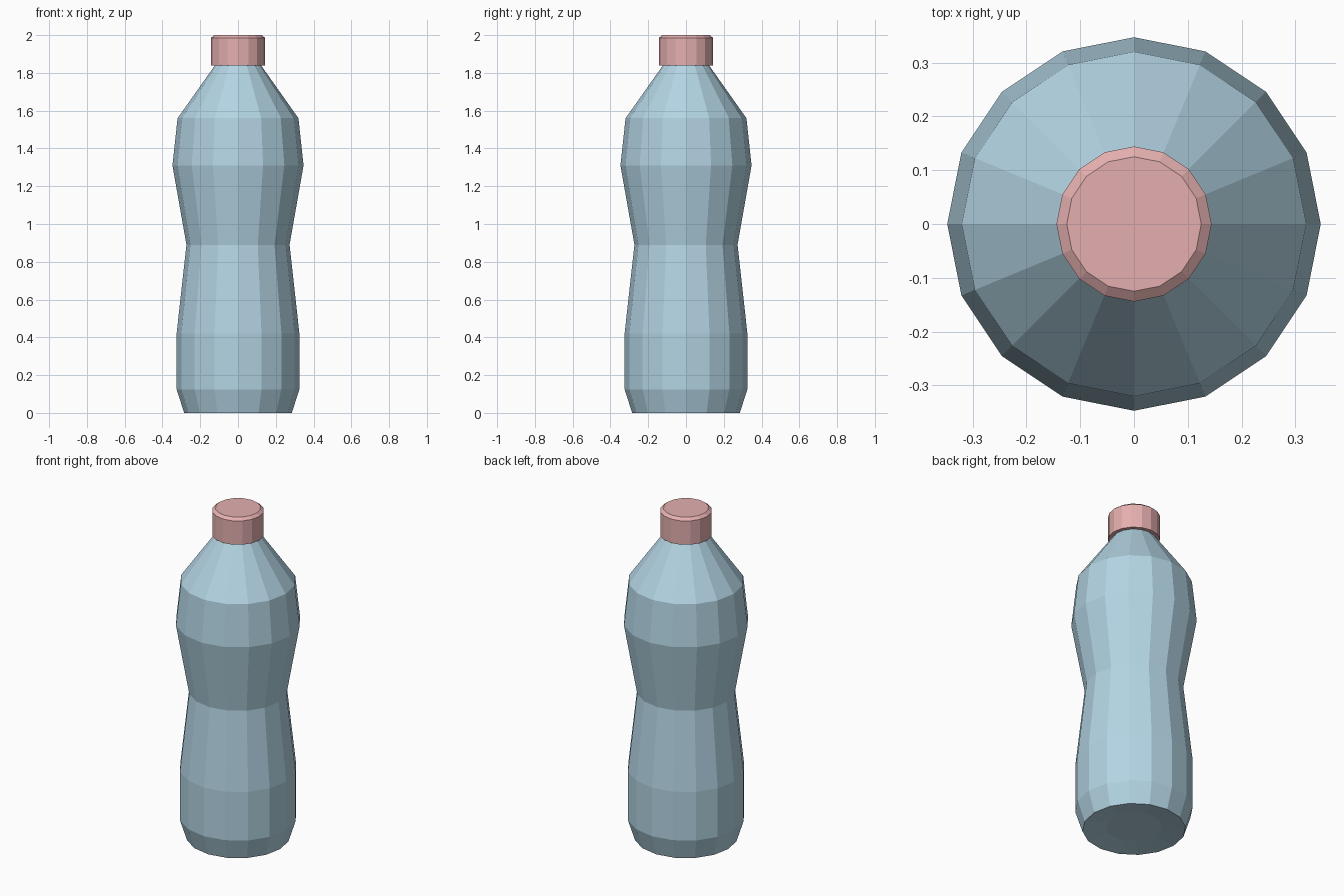
import bpy, bmesh
from math import cos, sin, tau

if "Cube" in bpy.data.objects:
    bpy.data.objects.remove(bpy.data.objects["Cube"])

SIDES = 16


def lathe(name, profile, color, cap_bottom=True, cap_top=True):
    """Revolve a list of (radius, z) points into a flat-shaded faceted object."""
    bm = bmesh.new()
    rings = [[bm.verts.new((r * cos(tau * i / SIDES), r * sin(tau * i / SIDES), z))
              for i in range(SIDES)] for r, z in profile]
    for low, high in zip(rings, rings[1:]):
        for i in range(SIDES):
            j = (i + 1) % SIDES
            bm.faces.new((low[i], low[j], high[j], high[i]))
    if cap_bottom:
        bm.faces.new(rings[0][::-1])
    if cap_top:
        bm.faces.new(rings[-1])
    mesh = bpy.data.meshes.new(name)
    bm.to_mesh(mesh)
    bm.free()
    obj = bpy.data.objects.new(name, mesh)
    bpy.context.collection.objects.link(obj)
    mat = bpy.data.materials.new(name + "_material")
    mat.diffuse_color = color
    mat.use_nodes = True
    mat.node_tree.nodes["Principled BSDF"].inputs["Base Color"].default_value = mat.diffuse_color
    mesh.materials.append(mat)
    return obj


# Bottle body: shallow base dimple, waist, shoulder, tapering neck
lathe("bottle_body", [
    (0.155, 0.015), (0.285, 0.0), (0.325, 0.125), (0.325, 0.42), (0.273, 0.89),
    (0.347, 1.31), (0.32, 1.56), (0.122, 1.84),
], (0.45, 0.66, 0.77, 1))

# Screw cap with a bevelled top edge
lathe("bottle_cap", [
    (0.144, 1.84), (0.144, 1.985), (0.125, 2.0),
], (0.78, 0.43, 0.43, 1))
